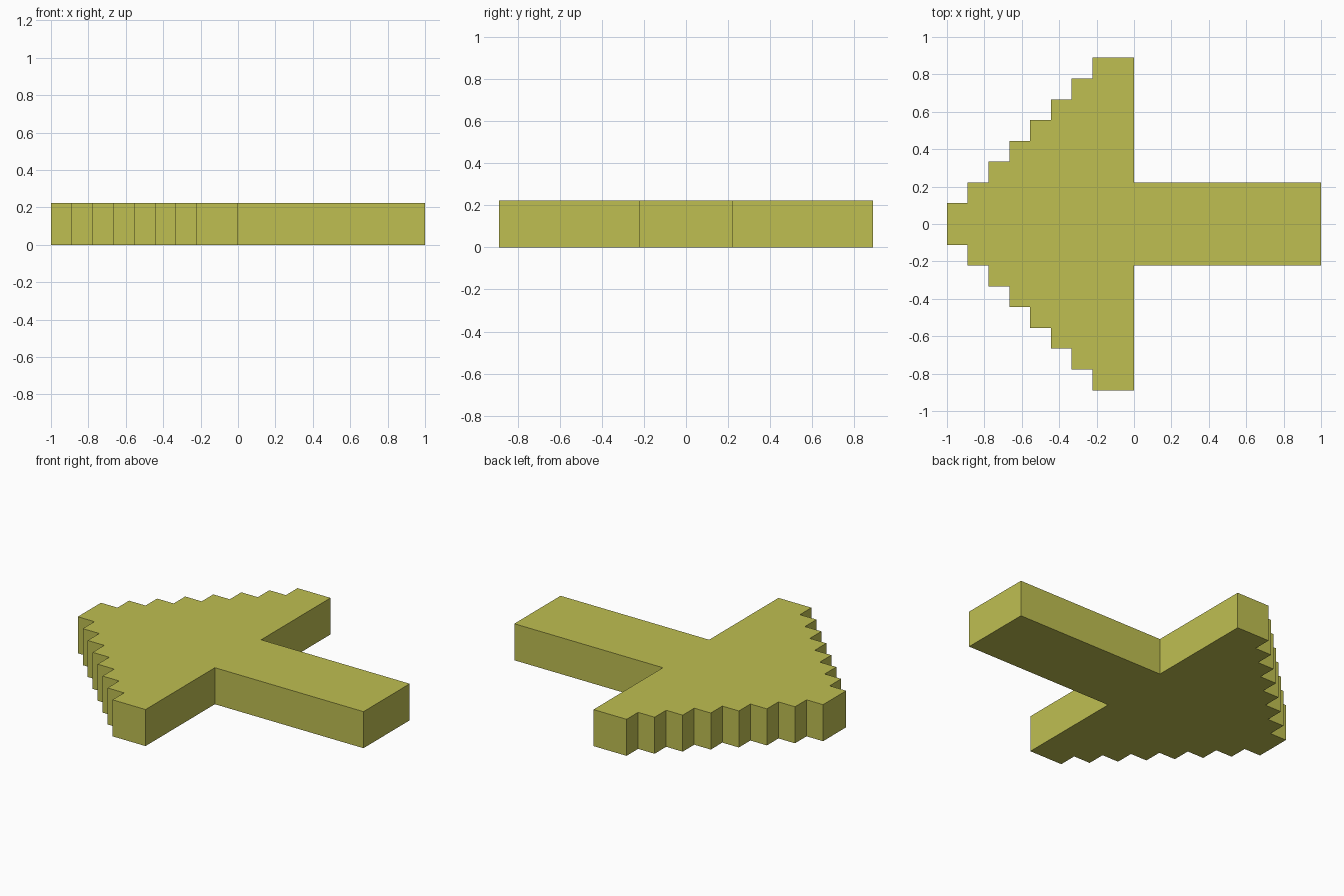
import bpy
import bmesh

cube = bpy.data.objects.get("Cube")
if cube:
    bpy.data.objects.remove(cube, do_unlink=True)

U = 1 / 9          # one stair step
HEIGHT = 2 * U
STEPS = 8

# Single flat colour
olive = bpy.data.materials.new("olive yellow")
olive.use_nodes = True
colour = (0.52, 0.52, 0.083, 1.0)
olive.diffuse_color = colour
olive.node_tree.nodes["Principled BSDF"].inputs["Base Color"].default_value = colour

# Half outline (+y side): stepped head from the tip, then the shaft
half = []
for i in range(STEPS):
    x0 = (i - 9) * U
    x1 = 0.0 if i == STEPS - 1 else x0 + U
    y = (i + 1) * U
    half += [(x0, y), (x1, y)]
half += [(0.0, 2 * U), (1.0, 2 * U)]

# Mirror to close the outline
outline = half + [(x, -y) for x, y in reversed(half)]

# Fill the outline and extrude it into a solid arrow
bm = bmesh.new()
base = bm.faces.new([bm.verts.new((x, y, 0.0)) for x, y in outline])
result = bmesh.ops.extrude_face_region(bm, geom=[base], use_keep_orig=True)
top_verts = [g for g in result["geom"] if isinstance(g, bmesh.types.BMVert)]
bmesh.ops.translate(bm, verts=top_verts, vec=(0, 0, HEIGHT))
bmesh.ops.recalc_face_normals(bm, faces=bm.faces[:])

mesh = bpy.data.meshes.new("stepped_arrow")
bm.to_mesh(mesh)
bm.free()
mesh.materials.append(olive)
arrow = bpy.data.objects.new("stepped_arrow", mesh)
bpy.context.collection.objects.link(arrow)
